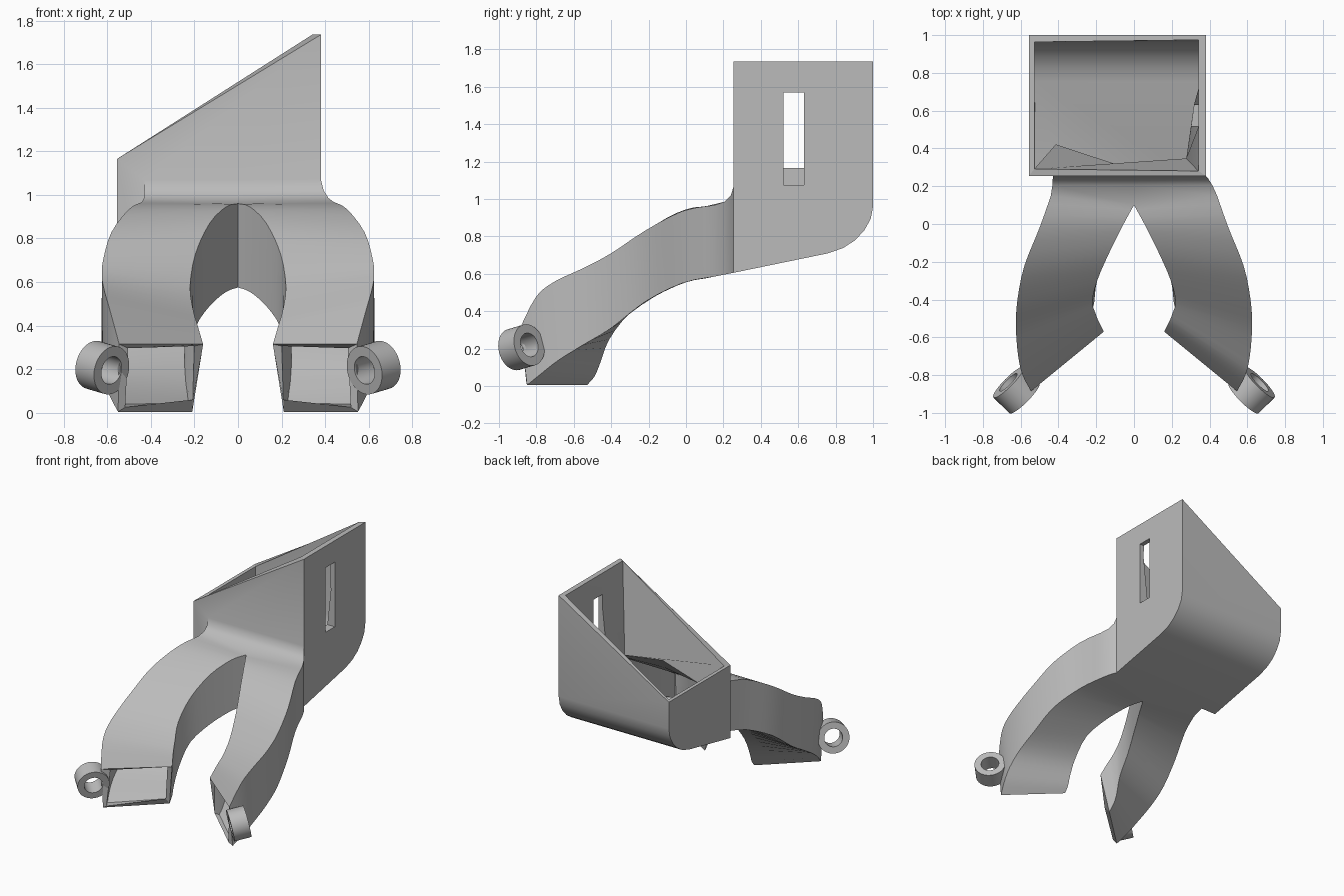
import bpy, bmesh, math
from mathutils import Vector

if "Cube" in bpy.data.objects:
    bpy.data.objects.remove(bpy.data.objects["Cube"])

grey = bpy.data.materials.new("plain grey")
grey.diffuse_color = (0.5, 0.5, 0.5, 1)
grey.use_nodes = True
grey.node_tree.nodes["Principled BSDF"].inputs["Base Color"].default_value = grey.diffuse_color


def finish(bm, name):
    me = bpy.data.meshes.new(name)
    bm.to_mesh(me)
    bm.free()
    me.materials.append(grey)
    ob = bpy.data.objects.new(name, me)
    bpy.context.collection.objects.link(ob)
    return ob


def activate(ob):
    bpy.ops.object.select_all(action='DESELECT')
    ob.select_set(True)
    bpy.context.view_layer.objects.active = ob


def smooth(ob, deg=32):
    activate(ob)
    bpy.ops.object.shade_smooth_by_angle(angle=math.radians(deg))


# ---- duct: one open skin (hopper, neck, two legs), thickened afterwards
bm = bmesh.new()
cache = {}


def vert(p):
    key = tuple(round(c, 4) + 0.0 for c in p)
    if key not in cache:
        cache[key] = bm.verts.new(key)
    return cache[key]


def face(*pts):
    return bm.faces.new([vert(p) for p in pts])


XL, XR, YF, ZB, ZN, NL = -0.555, 0.38, 0.255, 0.606, 1.07, -0.43
top = {XL: 1.165, XR: 1.735}

# hopper back and rounded floor
prof = [(1.0, 0.96), (0.988, 0.895), (0.955, 0.835), (0.905, 0.78), (0.84, 0.738), (0.76, 0.71)]
back = face((XL, 1, top[XL]), (XR, 1, top[XR]), (XR, *prof[0]), (XL, *prof[0]))
for a, b in zip(prof, prof[1:]):
    face((XL, *a), (XR, *a), (XR, *b), (XL, *b))
face((XL, *prof[-1]), (XR, *prof[-1]), (XR, YF, ZB), (0, YF, ZB), (NL, YF, ZB), (XL, YF, ZB))

# hopper side walls and front wall
for x in (XL, XR):
    extra = [(x, YF, ZN)] if x == XR else []
    face((x, 1, top[x]), *[(x, *p) for p in prof], (x, YF, ZB), *extra, (x, YF, top[x]))
face((XL, YF, top[XL]), (XL, YF, ZB), (NL, YF, ZB), (NL, YF, ZN),
     (0, YF, ZN), (XR, YF, ZN), (XR, YF, top[XR]))

# neck rows: left, centre and right points along the top and the bottom
neck = []
for y, zt, zb, xl, xr in [(YF, ZN, ZB, NL, XR), (0.24, 1.02, 0.603, NL, 0.393),
                          (0.205, 0.985, 0.596, -0.432, 0.415)]:
    neck.append(([(x, y, zt) for x in (xl, 0, xr)], [(x, y, zb) for x in (xl, 0, xr)]))
neck.append(([(-0.44, 0.15, 0.967), (0, 0.10, 0.96), (0.44, 0.15, 0.967)],
             [(-0.44, 0.15, 0.585), (0, 0.10, 0.575), (0.44, 0.15, 0.585)]))
for (at, ab), (bt, bb) in zip(neck, neck[1:]):
    for i in (0, 1):
        face(at[i], at[i + 1], bt[i + 1], bt[i])
        face(ab[i], ab[i + 1], bb[i + 1], bb[i])
    for i in (0, 2):
        face(at[i], ab[i], bb[i], bt[i])

# leg sections: outer top, inner top, inner bottom, outer bottom
legs = [
    [(0.44, 0.15, 0.967), (0, 0.10, 0.96), (0, 0.10, 0.575), (0.44, 0.15, 0.585)],
    [(0.50, -0.02, 0.935), (0.055, 0, 0.945), (0.055, 0, 0.555), (0.50, -0.02, 0.55)],
    [(0.58, -0.22, 0.83), (0.13, -0.15, 0.87), (0.13, -0.15, 0.49), (0.58, -0.22, 0.45)],
    [(0.617, -0.40, 0.71), (0.195, -0.30, 0.73), (0.195, -0.30, 0.39), (0.617, -0.40, 0.31)],
    [(0.625, -0.55, 0.63), (0.22, -0.41, 0.58), (0.21, -0.41, 0.25), (0.625, -0.55, 0.22)],
    [(0.613, -0.70, 0.56), (0.205, -0.47, 0.47), (0.22, -0.46, 0.12), (0.61, -0.68, 0.14)],
    [(0.59, -0.80, 0.48), (0.185, -0.52, 0.40), (0.215, -0.49, 0.05), (0.585, -0.77, 0.07)],
    [(0.545, -0.885, 0.315), (0.16, -0.57, 0.315), (0.21, -0.53, 0.005), (0.55, -0.85, 0.005)],
]


def spline(p, t):
    a, b, c, d = p
    return 0.5 * (2 * b + (c - a) * t + (2 * a - 5 * b + 4 * c - d) * t * t
                  + (3 * b - a - 3 * c + d) * t ** 3)


rings, n = [], len(legs)
for k in range(n - 1):
    near = [legs[min(max(k + j, 0), n - 1)] for j in (-1, 0, 1, 2)]
    for s in range(3):
        rings.append([spline([Vector(sec[c]) for sec in near], s / 3) for c in range(4)])
rings.append([Vector(p) for p in legs[-1]])
for side in (-1, 1):
    flip = lambda p: (p[0] * side, p[1], p[2])
    for a, b in zip(rings, rings[1:]):
        for c in range(4):
            d = (c + 1) % 4
            face(flip(a[c]), flip(a[d]), flip(b[d]), flip(b[c]))

bmesh.ops.recalc_face_normals(bm, faces=bm.faces[:])
back.normal_update()
if back.normal.y < 0:
    bmesh.ops.reverse_faces(bm, faces=bm.faces[:])
duct = finish(bm, "air_duct")

# wall thickness, then the slot in the tall wall
bm = bmesh.new()
bmesh.ops.create_cube(bm, size=1)
for v in bm.verts:
    v.co = (XR + v.co.x * 0.2, 0.575 + v.co.y * 0.11, 1.322 + v.co.z * 0.495)
cutter = finish(bm, "slot_cutter")
cutter.hide_render = True

wall = duct.modifiers.new("wall", 'SOLIDIFY')
wall.thickness, wall.offset, wall.use_even_offset = 0.03, -1, True
slot = duct.modifiers.new("slot", 'BOOLEAN')
slot.operation, slot.solver, slot.object = 'DIFFERENCE', 'EXACT', cutter
activate(duct)
for name in ("wall", "slot"):
    bpy.ops.object.modifier_apply(modifier=name)
bpy.data.objects.remove(cutter)
smooth(duct)

# ---- mounting rings beside the leg mouths
for side, label in ((-1, "left"), (1, "right")):
    p0 = Vector((0.58 * side, -0.922, 0.195))
    p1 = Vector((0.665 * side, -0.838, 0.22))
    axis = (p1 - p0).normalized()
    u = axis.cross(Vector((0, 0, 1))).normalized()
    w = axis.cross(u)
    bm = bmesh.new()
    N = 40
    loops = []
    for centre, r in ((p0, 0.113), (p1, 0.113), (p1, 0.065), (p0, 0.065)):
        loops.append([bm.verts.new(centre + r * (u * math.cos(math.tau * i / N)
                                                 + w * math.sin(math.tau * i / N)))
                      for i in range(N)])
    for j in range(4):
        a, b = loops[j], loops[(j + 1) % 4]
        for i in range(N):
            m = (i + 1) % N
            bm.faces.new((a[i], a[m], b[m], b[i]))
    bmesh.ops.recalc_face_normals(bm, faces=bm.faces[:])
    smooth(finish(bm, label + "_mounting_ring"))
